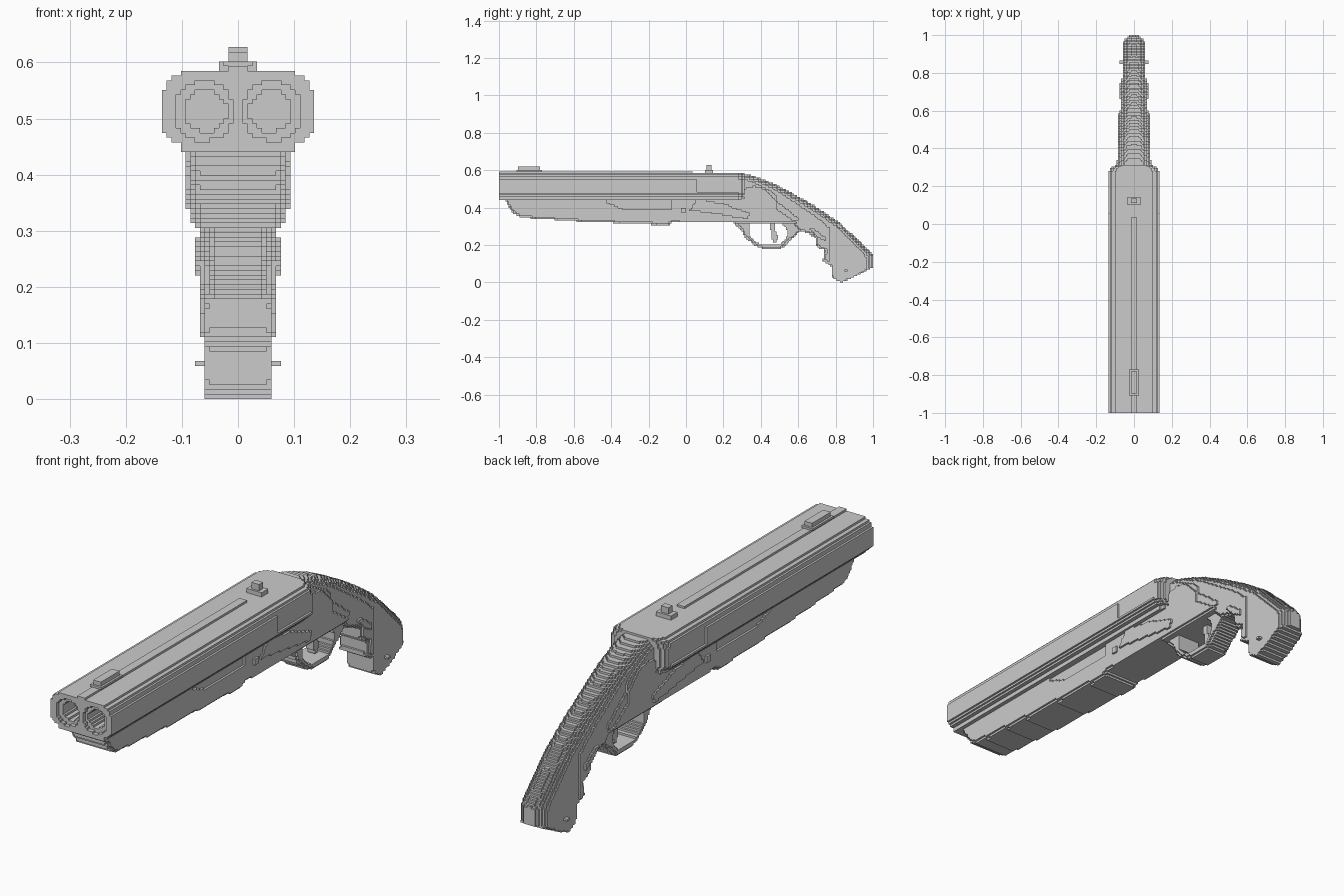
import bpy, bmesh, math

if "Cube" in bpy.data.objects:
    bpy.data.objects.remove(bpy.data.objects["Cube"])

V = 2 / 236  # size of one block

grey = bpy.data.materials.new("plain grey")
grey.diffuse_color = (0.6, 0.6, 0.6, 1)
grey.use_nodes = True
grey.node_tree.nodes["Principled BSDF"].inputs["Base Color"].default_value = grey.diffuse_color


def block_part(name, y0, y1, z0, z1, spans):
    """Stack of cubes; spans(y, z) lists the filled |x| intervals, mirrored in x."""
    cells = set()
    for j in range(round((y0 + 1) / V), round((y1 + 1) / V)):
        for k in range(max(0, round(z0 / V)), round(z1 / V)):
            for a, b in spans(-1 + (j + .5) * V, (k + .5) * V):
                for i in range(16):
                    if a <= (i + .5) * V < b:
                        cells.add((i, j, k))
                        cells.add((-1 - i, j, k))
    bm = bmesh.new()
    corners = {}

    def corner(p):
        if p not in corners:
            corners[p] = bm.verts.new((p[0] * V, -1 + p[1] * V, p[2] * V))
        return corners[p]

    for c in cells:
        for axis in range(3):
            u, w = (axis + 1) % 3, (axis + 2) % 3
            for side in (0, 1):
                n = list(c)
                n[axis] += 2 * side - 1
                if tuple(n) in cells:
                    continue
                quad = []
                for du, dw in ((0, 0), (1, 0), (1, 1), (0, 1)):
                    p = list(c)
                    p[axis] += side
                    p[u] += du
                    p[w] += dw
                    quad.append(corner(tuple(p)))
                bm.faces.new(quad if side else quad[::-1])
    me = bpy.data.meshes.new(name)
    bm.to_mesh(me)
    bm.free()
    me.materials.append(grey)
    ob = bpy.data.objects.new(name, me)
    bpy.context.collection.objects.link(ob)
    return ob


def inside(poly, y, z):
    hit = False
    for (ay, az), (by, bz) in zip(poly, poly[1:] + poly[:1]):
        if (az > z) != (bz > z) and y < ay + (z - az) / (bz - az) * (by - ay):
            hit = not hit
    return hit


def distance(line, y, z):
    best = 9
    for (ay, az), (by, bz) in zip(line, line[1:]):
        dy, dz = by - ay, bz - az
        t = max(0, min(1, ((y - ay) * dy + (z - az) * dz) / (dy * dy + dz * dz)))
        best = min(best, math.hypot(y - ay - t * dy, z - az - t * dz))
    return best


def rounding(d, r):
    """How far a rounded edge of radius r pulls the side in at distance d."""
    return 0 if d >= r else r - math.sqrt(r * r - (r - d) ** 2)


def lerp(table, t):
    for (a, va), (b, vb) in zip(table, table[1:]):
        if t <= b:
            return va + (vb - va) * max(0, (t - a) / (b - a))
    return table[-1][1]


def slab(name, poly, width, edges=()):
    """Side profile thickened in x, with rounded edges given as (line, radius)."""
    def spans(y, z):
        if not inside(poly, y, z):
            return []
        w = width(y, z)
        return [(0, w - max([rounding(distance(l, y, z), r) for l, r in edges] or [0]))]
    ys, zs = zip(*poly)
    return block_part(name, min(ys), max(ys), min(zs), max(zs), spans)


def box(name, x0, x1, y0, y1, z0, z1):
    return block_part(name, y0, y1, z0, z1, lambda y, z: [(x0, x1)])


# Twin barrel housing with muzzle rings, bores and a sunken side panel
STEPS = [(.455, .102), (.463, .118), (.475, .127), (.55, .136),
         (.567, .127), (.576, .118), (.6, .102)]


def barrel_spans(y, z):
    w = next(w for top, w in STEPS if z < top)
    if y > .26:
        w -= .055 * (1 - math.sqrt(max(0, 1 - ((y - .26) / .055) ** 2)))
    if .06 < y < .28 and .485 < z < .555:
        w -= V
    if y < -.86:
        centre, r = (.061, .053) if y < -.98 else (.057, .037)
        c2 = r * r - (z - .513) ** 2
        if c2 > 0:
            return [(0, centre - math.sqrt(c2)), (centre + math.sqrt(c2), w)]
    return [(0, w)]


block_part("barrel_housing", -1, .315, .443, .584, barrel_spans)
box("top_rib", 0, .018, -1, .03, .582, .593)
box("front_sight", 0, .018, -.9, -.78, .59, .617)
box("front_sight_base", 0, .026, -.91, -.77, .59, .6)
box("rear_sight_base", 0, .034, .1, .14, .582, .6)
box("rear_sight", 0, .018, .11, .135, .59, .627)

# Fore-end under the barrels, with a sunken panel near its rear
fore_low = [(-.975, .45), (-.925, .37), (-.885, .347), (-.565, .325),
            (-.245, .312), (-.095, .305), (-.065, .322)]


def fore_width(y, z):
    panel = -.42 < y < -.08 and z > .39 + max(0, -.33 - y) * .4
    return .083 - (V if panel else 0)


slab("fore_end", fore_low + [(-.065, .45)], fore_width, [(fore_low, .018)])

# Receiver body, raised leaf plates and hinge pins
rec_low = [(-.07, .322), (.28, .318), (.6, .315)]
slab("receiver", rec_low + [(.4, .45), (-.07, .45)], lambda y, z: .083,
     [(rec_low, .012)])
slab("receiver_leaf", [(.02, .385), (.33, .34), (.34, .37), (.2, .42), (.06, .445)],
     lambda y, z: .09)
slab("hinge_plate", [(-.07, .39), (-.04, .36), (.02, .36), (.04, .4), (.02, .445),
                     (-.07, .445)], lambda y, z: .083)
box("hinge_pin", .07, .09, -.025, .002, .375, .4)

# Curved pistol grip
grip_top = [(.26, .583), (.32, .58), (.38, .562), (.475, .525), (.61, .455), (.71, .395),
            (.82, .32), (.9, .245), (.97, .178), (1, .145), (1, .08)]
grip_low = [(1, .08), (.94, .05), (.87, .015), (.83, 0), (.785, .02), (.775, .09),
            (.73, .112), (.742, .17), (.7, .188), (.695, .235), (.655, .262),
            (.61, .275), (.57, .315)]
GRIP_W = [(.3, .08), (.45, .074), (.6, .066), (.95, .061), (1, .055)]
slab("grip", grip_top + grip_low + [(.26, .315)], lambda y, z: lerp(GRIP_W, y),
     [(grip_top, .055), (grip_low, .014)])
slab("grip_cheek", [(.31, .34), (.31, .5), (.36, .515), (.42, .5), (.49, .43),
                    (.6, .345), (.6, .33)], lambda y, z: lerp(GRIP_W, y) + V)
slab("grip_inlay", [(.66, .285), (.68, .29), (.75, .235), (.745, .22), (.72, .23)],
     lambda y, z: .074)
box("grip_stud", .05, .074, .85, .868, .06, .07)

# Trigger guard loop and trigger
guard_out = [(.25, .325), (.295, .28), (.315, .24), (.37, .195), (.41, .18), (.51, .18),
             (.565, .23), (.61, .275), (.63, .325)]
guard_in = [(.34, .305), (.335, .26), (.36, .225), (.4, .203), (.5, .203), (.535, .235),
            (.545, .275), (.52, .305)]
slab("trigger_guard", guard_out + [(.52, .325)] + guard_in[::-1] + [(.34, .325)],
     lambda y, z: .047, [(guard_out, .012)])
slab("trigger", [(.45, .32), (.455, .26), (.465, .215), (.485, .21), (.49, .25),
                 (.475, .275), (.48, .32)], lambda y, z: .018)
